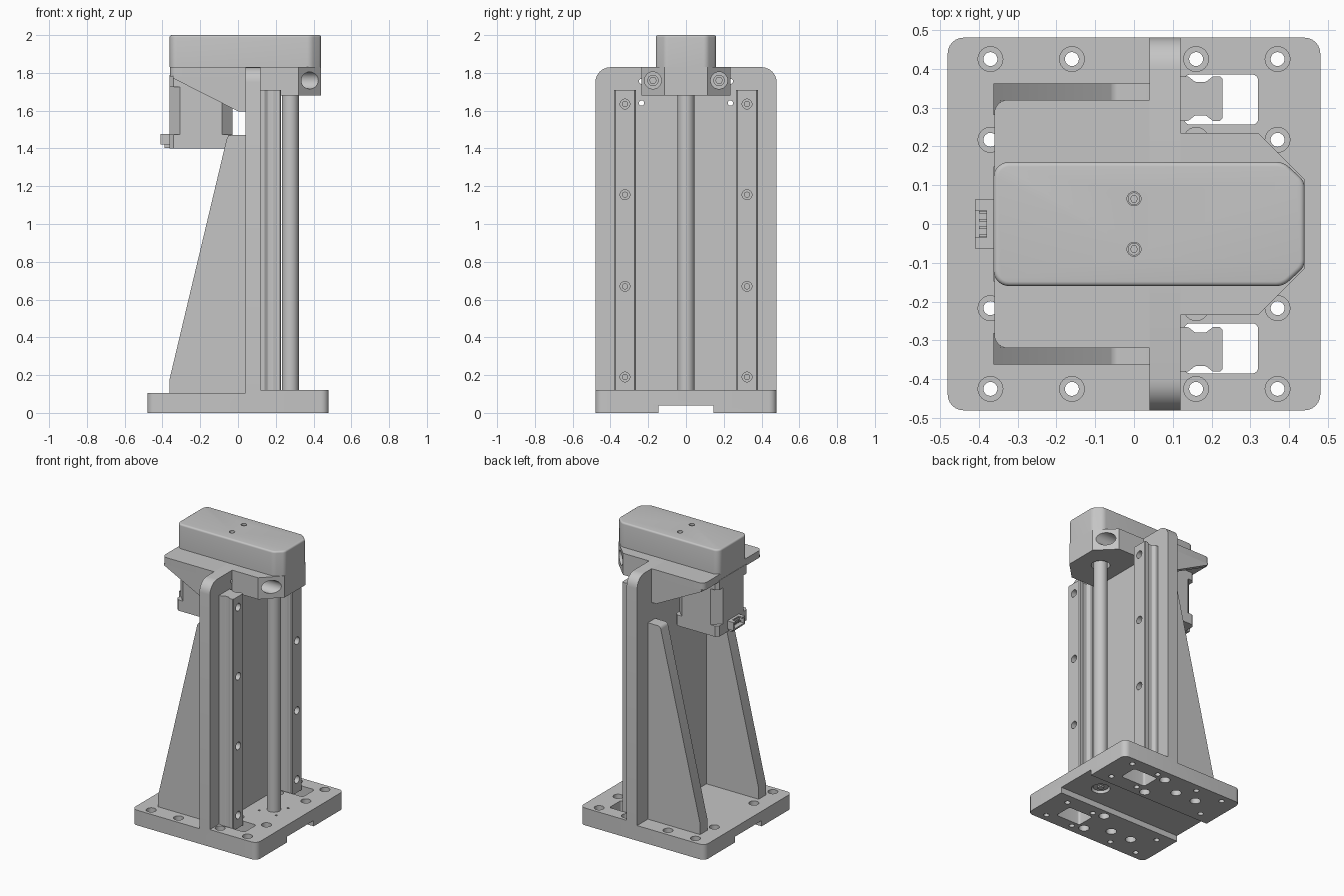
import bpy, bmesh, math
from mathutils import Vector

old = bpy.data.objects.get("Cube")
if old:
    bpy.data.objects.remove(old, do_unlink=True)

grey = bpy.data.materials.new("machined grey")
grey.use_nodes = True
COLOUR = (0.56, 0.56, 0.56, 1)
grey.diffuse_color = COLOUR
grey.node_tree.nodes["Principled BSDF"].inputs["Base Color"].default_value = COLOUR

# Extrusion axis: maps profile (u, v) and depth w to x, y, z
AXES = {"x": lambda u, v, w: (w, u, v),
        "y": lambda u, v, w: (u, w, v),
        "z": lambda u, v, w: (u, v, w)}


def rounded(points, steps=6):
    """Outline whose corners may carry a third value, the fillet radius."""
    out = []
    for i, p in enumerate(points):
        here = Vector(p[:2])
        r = p[2] if len(p) > 2 else 0
        if not r:
            out.append(here)
            continue
        a = (Vector(points[i - 1][:2]) - here).normalized()
        b = (Vector(points[(i + 1) % len(points)][:2]) - here).normalized()
        half = a.angle(b) / 2
        centre = here + (a + b).normalized() * r / math.sin(half)
        start = here + a * r / math.tan(half) - centre
        end = here + b * r / math.tan(half) - centre
        for k in range(steps + 1):
            out.append(centre + start.slerp(end, k / steps).normalized() * r)
    return out


def prism(name, points, axis, lo, hi, top_bevel=0):
    place = AXES[axis]
    bm = bmesh.new()
    outline = rounded(points)
    face = bm.faces.new([bm.verts.new(place(u, v, lo)) for u, v in outline])
    ext = bmesh.ops.extrude_face_region(bm, geom=[face])["geom"]
    shift = Vector(place(0, 0, hi - lo))
    bmesh.ops.translate(bm, verts=[g for g in ext if isinstance(g, bmesh.types.BMVert)], vec=shift)
    if top_bevel:
        cap = [g for g in ext if isinstance(g, bmesh.types.BMFace)][0]
        bmesh.ops.bevel(bm, geom=list(cap.edges), offset=top_bevel, segments=4,
                        profile=0.5, affect="EDGES", clamp_overlap=True)
    bmesh.ops.recalc_face_normals(bm, faces=bm.faces)
    mesh = bpy.data.meshes.new(name)
    bm.to_mesh(mesh)
    bm.free()
    mesh.materials.append(grey)
    obj = bpy.data.objects.new(name, mesh)
    bpy.context.collection.objects.link(obj)
    return obj


def rect(u0, u1, v0, v1, r=0):
    return [(u0, v0, r), (u1, v0, r), (u1, v1, r), (u0, v1, r)]


def circle(u, v, r, n=24):
    return [(u + r * math.cos(math.tau * k / n), v + r * math.sin(math.tau * k / n))
            for k in range(n)]


def cut(obj, *tool):
    """Subtract one prism from the object."""
    cutter = prism("cutter", *tool)
    cutter.hide_render = True
    mod = obj.modifiers.new("cut", "BOOLEAN")
    mod.operation, mod.solver, mod.object = "DIFFERENCE", "EXACT", cutter
    bpy.context.view_layer.objects.active = obj
    bpy.ops.object.modifier_apply(modifier=mod.name)
    bpy.data.objects.remove(cutter, do_unlink=True)


SIDES = (-1, 1)

# Base plate with stepped top, underside channel, slots and bolt holes
base = prism("base_plate", rect(-.48, .48, -.48, .48, .04), "z", 0, .12)
cut(base, rect(-.6, .04, -.6, .6), "z", .105, .2)
cut(base, rect(-.6, .6, -.146, .146), "z", -.1, .04)
cut(base, circle(.277, 0, .06), "z", -.1, .07)
for s in SIDES:
    cut(base, rect(.13, .32, *sorted((s * .256, s * .385)), .015), "z", -.1, .2)
    for x, y in [(-.37, .425), (-.16, .425), (.16, .425), (.37, .425),
                 (-.37, .217), (.16, .217), (.37, .217)]:
        cut(base, circle(x, s * y, .018), "z", -.1, .2)
        cut(base, circle(x, s * y, .032), "z", .065, .2)
    for x, y in [(.08, .2), (.08, .4), (-.08, .32), (-.24, .32)]:
        cut(base, circle(x, s * y, .034), "z", -.1, .06)
    for x in (.21, .34):
        cut(base, circle(x, s * .065, .008, 12), "z", .08, .2)

# Upright plate
upright = prism("upright_plate", [(-.48, .1), (.48, .1), (.48, 1.83, .08), (-.48, 1.83, .08)],
                "x", .04, .12)

# Motor bracket: top plate, mounting flange and side webs
prism("bracket_top", [(-.36, -.32, .035), (.04, -.32), (.04, .32), (-.36, .32, .035)],
      "z", 1.78, 1.83)
flange = prism("bracket_flange", rect(-.32, .32, 1.595, 1.79), "x", 0, .04)
for s in SIDES:
    for z in (1.64, 1.755):
        for part in (upright, flange):
            cut(part, circle(s * .235, z, .014), "x", -.1, .2)
    prism("bracket_web", [(-.345, 1.785), (-.345, 1.772), (0, 1.597), (.04, 1.595), (.04, 1.785)],
          "y", *sorted((s * .28, s * .32)))

# Thick buttress gussets behind the upright
for s in SIDES:
    prism("gusset", [(-.362, .1), (.04, .1), (.04, 1.47), (-.055, 1.47, .025), (-.362, .18)],
          "y", *sorted((s * .281, s * .362)))

# Linear rails with smoothly waisted section and counterbored bolts
for s in SIDES:
    half = [(.12, .057, 0), (.14, .057, .008), (.158, .043, .012), (.185, .043, .012),
            (.203, .057, .006), (.222, .057, 0), (.228, .051, 0)]
    section = half + [(x, -y, r) for x, y, r in reversed(half)]
    rail = prism("rail", [(x, s * .323 + y, r) for x, y, r in section], "z", .1, 1.71)
    for z in (.19, .67, 1.155, 1.635):
        cut(rail, circle(s * .323, z, .026), "x", .18, .3)
        prism("rail_bolt", circle(s * .323, z, .016), "x", .17, .2)

# Lead screw and recessed lower bearing
prism("lead_screw", circle(.277, 0, .045, 32), "z", .06, 1.74)
prism("bearing_cap", circle(.277, 0, .05), "z", .055, .08)
prism("bearing_nut", circle(.277, 0, .022, 6), "z", .045, .06)

# Upper bearing block with deep bolt bores through its chamfers
block = prism("bearing_block", [(.12, -.235), (.32, -.235), (.44, -.115), (.44, .115),
                                (.32, .235), (.12, .235)], "z", 1.68, 1.83)
cut(block, circle(.277, 0, .06), "z", 1.6, 1.73)
for s in SIDES:
    cut(block, circle(s * .175, 1.76, .045), "x", .18, .6)
    bolt = prism("block_bolt", circle(s * .175, 1.76, .03), "x", .17, .22)
    cut(bolt, circle(s * .175, 1.76, .018, 6), "x", .2, .4)

# Belt cover with two socket screws
cover = prism("belt_cover", [(-.362, -.16, .04), (.385, -.16, .05), (.44, -.11, .04),
                             (.44, .11, .04), (.385, .16, .05), (-.362, .16, .04)],
              "z", 1.83, 2, .012)
for s in SIDES:
    cut(cover, circle(0, s * .065, .018), "z", 1.96, 2.1)
    screw = prism("cover_screw", circle(0, s * .065, .016), "z", 1.95, 1.985)
    cut(screw, circle(0, s * .065, .009, 6), "z", 1.97, 2.1)


# Stepper motor: flange, chamfered core, end cap and plug
def octagon(x0, x1, h, c):
    return [(x0 + c, -h), (x1 - c, -h), (x1, c - h), (x1, h - c),
            (x1 - c, h), (x0 + c, h), (x0, h - c), (x0, c - h)]


prism("motor_flange", octagon(-.362, -.03, .168, .02), "z", 1.725, 1.79)
prism("motor_core", octagon(-.362, -.03, .168, .055), "z", 1.47, 1.73)
prism("motor_end_cap", octagon(-.362, -.03, .168, .02), "z", 1.4, 1.475)
plug = prism("motor_plug", rect(-.063, .063, 1.42, 1.477), "x", -.41, -.36)
cut(plug, rect(-.052, .052, 1.43, 1.467), "x", -.5, -.375)
cut(plug, rect(-.035, .035, 1.46, 1.5), "x", -.5, -.38)
for k in range(4):
    y = -.03 + k * .02
    prism("plug_pin", rect(y - .003, y + .003, 1.446, 1.452), "x", -.4, -.37)
prism("plug_base", rect(-.39, -.36, -.05, .05), "z", 1.402, 1.425)

# Smooth the round surfaces while keeping edges crisp
for obj in bpy.context.view_layer.objects:
    obj.select_set(obj.type == "MESH" and grey.name in obj.data.materials)
bpy.context.view_layer.objects.active = base
bpy.ops.object.shade_smooth_by_angle(angle=math.radians(30))
